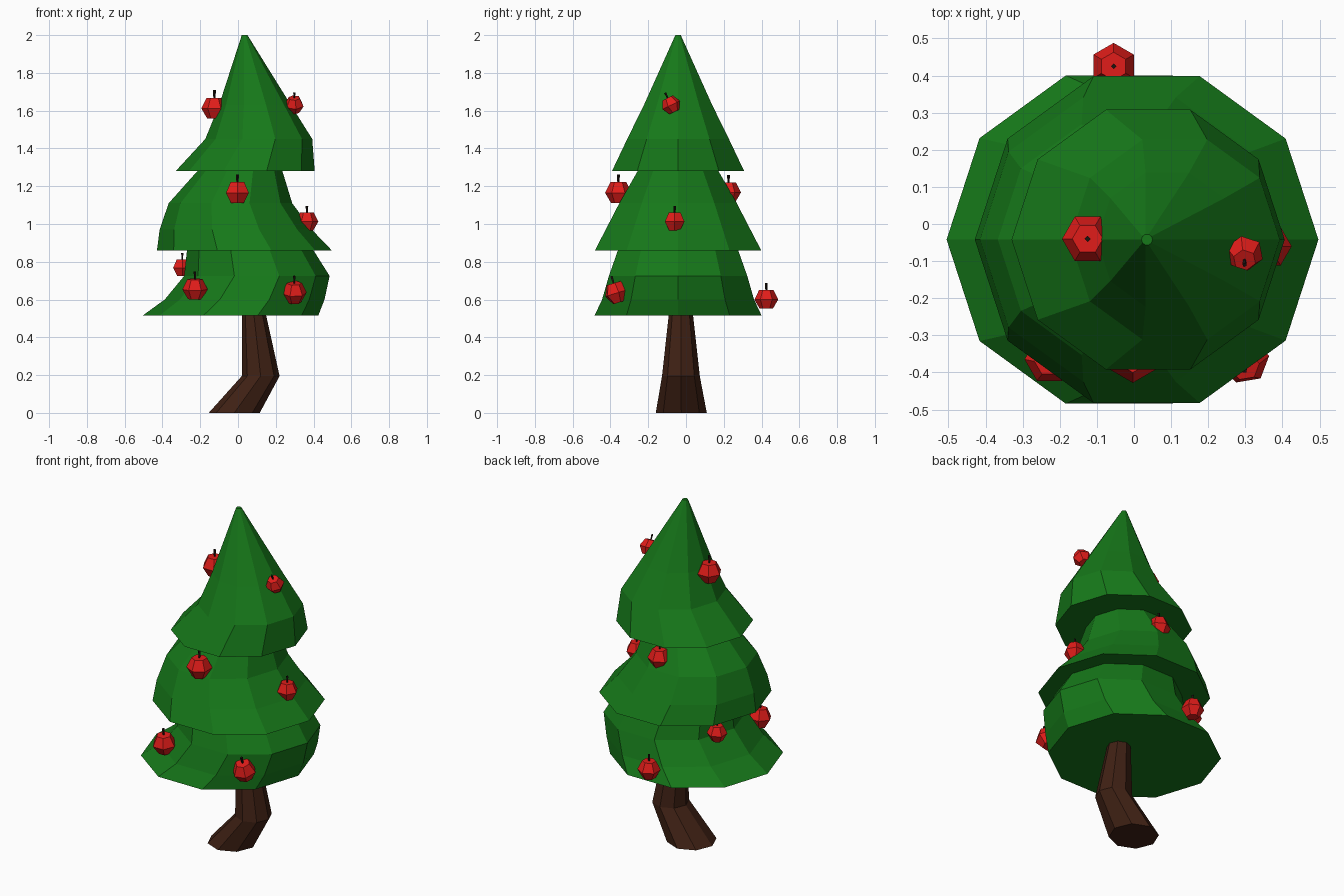
import bpy, math
from mathutils import Matrix, Euler

if "Cube" in bpy.data.objects:
    bpy.data.objects.remove(bpy.data.objects["Cube"])


def material(name, rgb):
    m = bpy.data.materials.new(name)
    m.diffuse_color = (*rgb, 1)
    m.use_nodes = True
    m.node_tree.nodes["Principled BSDF"].inputs["Base Color"].default_value = m.diffuse_color
    return m


GREEN = material("foliage_green", (0.008, 0.19, 0.01))
BROWN = material("bark_brown", (0.05, 0.015, 0.007))
RED = material("apple_red", (0.75, 0.012, 0.01))
DARK = material("stem_dark", (0.012, 0.006, 0.004))


def loft(name, rings, sides, mat, turn=0.0, matrix=None):
    """Capped flat-faced tube through rings of (x, y, z, radius)."""
    verts, faces = [], []
    for x, y, z, r in rings:
        for i in range(sides):
            a = turn + 2 * math.pi * i / sides
            verts.append((x + r * math.cos(a), y + r * math.sin(a), z))
    for k in range(len(rings) - 1):
        for i in range(sides):
            j = (i + 1) % sides
            faces.append((k * sides + i, k * sides + j,
                          (k + 1) * sides + j, (k + 1) * sides + i))
    faces.append(tuple(reversed(range(sides))))
    faces.append(tuple(range((len(rings) - 1) * sides, len(rings) * sides)))
    me = bpy.data.meshes.new(name)
    me.from_pydata(verts, [], faces)
    me.materials.append(mat)
    ob = bpy.data.objects.new(name, me)
    if matrix is not None:
        ob.matrix_world = matrix
    bpy.context.collection.objects.link(ob)
    return ob


# Bent trunk
loft("trunk", [(-0.02, -0.025, 0, 0.135), (0.12, -0.027, 0.195, 0.1),
               (0.083, -0.027, 0.53, 0.063), (0.08, -0.03, 0.6, 0.06)], 8, BROWN)

# Foliage tiers: (centre x, z, radius), swaying from side to side
tiers = {
    "lower_foliage": [(-0.04, 0.515, 0.465), (0.035, 0.6, 0.423), (0.1, 0.725, 0.385),
                      (0.065, 0.86, 0.335), (0.03, 1.0, 0.26)],
    "middle_foliage": [(0.034, 0.86, 0.463), (-0.012, 0.97, 0.403), (-0.04, 1.11, 0.327),
                       (0.01, 1.28, 0.225), (0.06, 1.42, 0.15)],
    "upper_foliage": [(0.038, 1.28, 0.368), (0.11, 1.45, 0.283),
                      (0.09, 1.63, 0.19), (0.035, 2.0, 0.015)],
}
for name, rings in tiers.items():
    loft(name, [(x, -0.042, z, r) for x, z, r in rings], 10, GREEN)

# Apples: (x, y, z, radius, outward angle, tilt about x)
apples = [
    (-0.125, -0.04, 1.615, 0.069, 180, 0),
    (0.298, -0.08, 1.632, 0.052, -20, 0.45),
    (-0.003, -0.358, 1.168, 0.07, -90, 0),
    (0.015, 0.225, 1.17, 0.066, 90, 0),
    (0.365, -0.06, 1.015, 0.06, 0, 0),
    (-0.228, -0.365, 0.657, 0.067, -120, 0.1),
    (0.298, -0.368, 0.638, 0.067, -50, 0.3),
    (-0.295, 0.13, 0.77, 0.056, 150, 0),
    (-0.055, 0.425, 0.603, 0.063, 90, 0),
]
for n, (x, y, z, r, ang, tilt) in enumerate(apples, 1):
    m = Matrix.Translation((x, y, z)) @ Euler((tilt, 0, 0)).to_matrix().to_4x4()
    turn = math.radians(ang)
    loft(f"apple_{n}", [(0, 0, -0.82 * r, 0.55 * r), (0, 0, -0.05 * r, r),
                        (0, 0, 0.76 * r, 0.6 * r)], 6, RED, turn, m)
    loft(f"apple_stem_{n}", [(0, 0, 0.6 * r, 0.07 * r), (0, 0, 1.35 * r, 0.12 * r)],
         4, DARK, turn, m)
